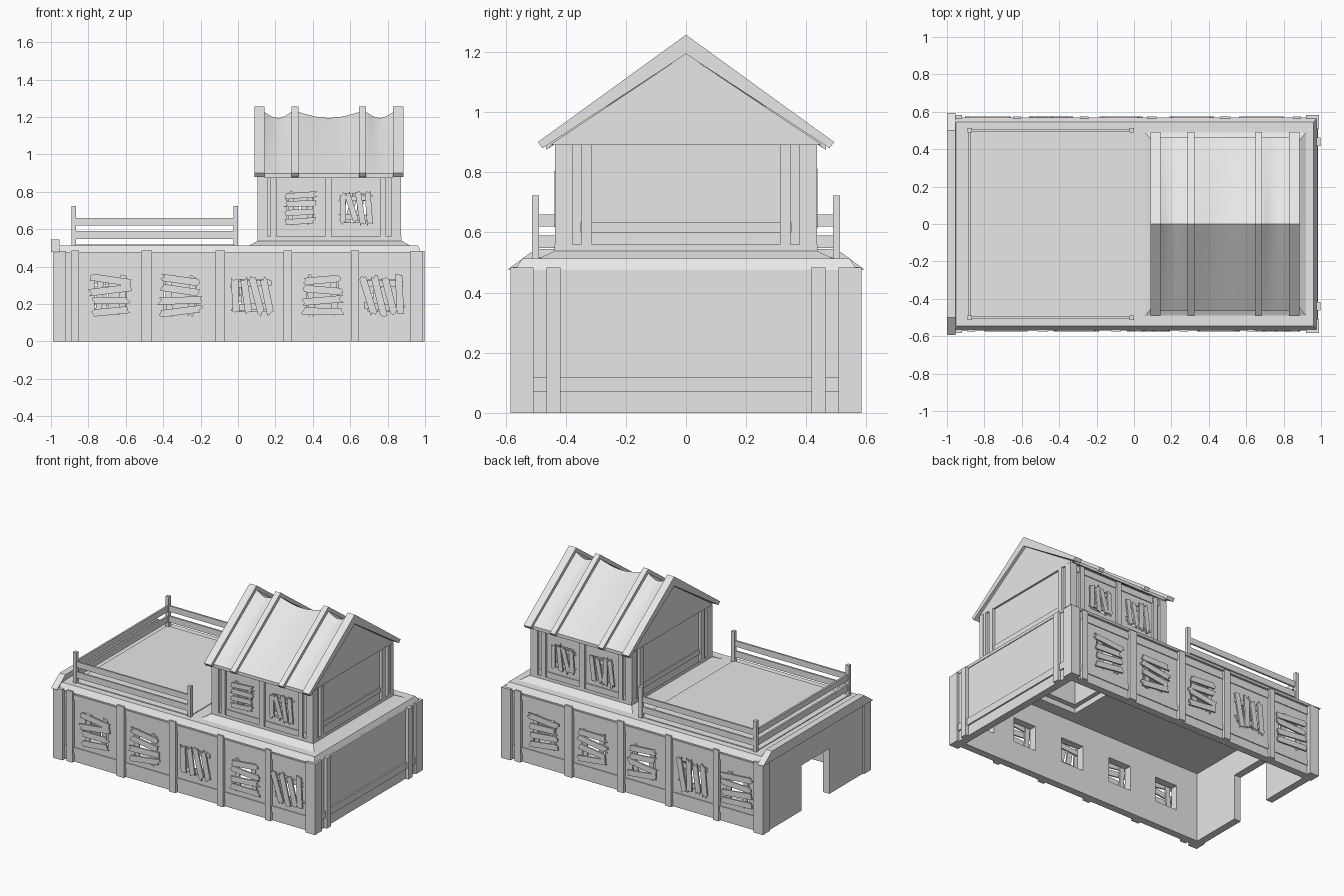
import bpy, bmesh, math, random

random.seed(4)
cube = bpy.data.objects.get("Cube")
if cube:
    bpy.data.objects.remove(cube, do_unlink=True)

grey = bpy.data.materials.new("plain_grey")
grey.use_nodes = True
grey.diffuse_color = (0.8, 0.8, 0.8, 1)
grey.node_tree.nodes["Principled BSDF"].inputs["Base Color"].default_value = (0.8, 0.8, 0.8, 1)


def finish(name, bm):
    bmesh.ops.recalc_face_normals(bm, faces=bm.faces)
    mesh = bpy.data.meshes.new(name)
    bm.to_mesh(mesh)
    bm.free()
    mesh.materials.append(grey)
    obj = bpy.data.objects.new(name, mesh)
    bpy.context.collection.objects.link(obj)
    return obj


def thicken(bm, shift):
    geo = bmesh.ops.extrude_face_region(bm, geom=bm.faces[:], use_keep_orig=True)["geom"]
    verts = [g for g in geo if isinstance(g, bmesh.types.BMVert)]
    bmesh.ops.translate(bm, verts=verts, vec=shift)


def place(axis, u, v, w):
    return {"x": (w, u, v), "y": (u, w, v), "z": (u, v, w)}[axis]


def prism(name, axis, points, lo, hi, turn=1):
    """Extrude a flat outline along an axis; turn=-1 spins it half a turn about z."""
    bm = bmesh.new()
    verts = []
    for u, v in points:
        x, y, z = place(axis, u, v, lo)
        verts.append(bm.verts.new((x * turn, y * turn, z)))
    bm.faces.new(verts)
    x, y, z = place(axis, 0, 0, hi - lo)
    thicken(bm, (x * turn, y * turn, z))
    return finish(name, bm)


def box(name, x0, x1, y0, y1, z0, z1, turn=1):
    return prism(name, "z", [(x0, y0), (x1, y0), (x1, y1), (x0, y1)], z0, z1, turn)


def pierced(name, axis, at, thick, u0, u1, v0, v1, holes):
    """Flat slab with rectangular openings."""
    us = sorted({u0, u1} | {c for h in holes for c in h[:2]})
    vs = sorted({v0, v1} | {c for h in holes for c in h[2:]})
    bm = bmesh.new()
    grid = [[bm.verts.new(place(axis, u, v, at)) for v in vs] for u in us]
    for i in range(len(us) - 1):
        for j in range(len(vs) - 1):
            cu, cv = (us[i] + us[i + 1]) / 2, (vs[j] + vs[j + 1]) / 2
            if not any(a < cu < b and c < cv < d for a, b, c, d in holes):
                bm.faces.new((grid[i][j], grid[i + 1][j], grid[i + 1][j + 1], grid[i][j + 1]))
    bmesh.ops.delete(bm, geom=[v for v in bm.verts if not v.link_faces], context="VERTS")
    thicken(bm, place(axis, 0, 0, thick))
    return finish(name, bm)


def plank(name, cx, cz, length, width, angle, y, turn):
    """Board with splintered ends, fixed on the outside of a wall."""
    rows = [-0.5, -0.2, 0.15, 0.5]
    right = [(length / 2 - random.uniform(0, 0.025), r * width) for r in rows]
    left = [(-length / 2 + random.uniform(0, 0.025), r * width) for r in reversed(rows)]
    c, s = math.cos(angle), math.sin(angle)
    outline = [(cx + u * c - v * s, cz + u * s + v * c) for u, v in right + left]
    prism(name, "y", outline, y - 0.01, y, turn)


def boarded_window(name, cx, cz, size, upright, y, turn):
    base = math.pi / 2 if upright else 0
    for k in (-0.3, 0.32):
        du, dv = (0, k * size) if upright else (k * size, 0)
        plank(name + "_brace", cx + du, cz + dv, size * 1.15, size * 0.17,
              base + math.pi / 2 + random.uniform(-0.1, 0.1), y, turn)
    for k in (-0.42, -0.13, 0.15, 0.42):
        du, dv = (k * size, 0) if upright else (0, k * size)
        tilt = random.uniform(-0.16, 0.16) + (0.15 if upright else 0)
        plank(name + "_plank", cx + du, cz + dv, size * random.uniform(1.05, 1.25), size * 0.19,
              base + tilt, y - 0.01, turn)


# Ground floor long walls: the back is the front turned half round
windows = [-0.68, -0.31, 0.07, 0.45, 0.78]
posts = [(-0.893, -0.85), (-0.515, -0.46), (-0.12, -0.07), (0.243, 0.29), (0.605, 0.648)]
for side, turn, pattern in (("front", 1, "hhvhv"), ("back", -1, "hhhvh")):
    holes = [tuple(sorted((turn * (w - 0.085), turn * (w + 0.085)))) + (0.16, 0.33) for w in windows]
    pierced(side + "_wall", "y", -0.555 * turn, 0.05 * turn, -0.97, 0.97, 0, 0.485, holes)
    for a, b in posts:
        box(side + "_post", a, b, -0.575, -0.555, 0, 0.485, turn)
    for a, b in ((-0.99, -0.92), (0.92, 0.99)):
        box(side + "_corner_post", a, b, -0.583, -0.507, 0, 0.483, turn)
    for z0, z1 in ((0.06, 0.1), (0.42, 0.46)):
        box(side + "_wall_rail", -0.92, 0.92, -0.561, -0.555, z0, z1, turn)
    for w, kind in zip(windows, pattern):
        boarded_window(side + "_window", w, 0.245, 0.2, kind == "v", -0.555, turn)

# Ground floor end walls
pierced("door_wall", "x", -0.98, 0.05, -0.55, 0.55, 0, 0.485, [(-0.15, 0.15, 0, 0.31)])
box("plain_end_wall", 0.925, 0.975, -0.55, 0.55, 0, 0.485)
box("end_wall_rail", 0.975, 0.985, -0.507, 0.507, 0.07, 0.117)
for s in (-1, 1):
    box("end_wall_post", 0.975, 0.997, s * 0.44 - 0.023, s * 0.44 + 0.023, 0, 0.483)

# Flat roof with chamfered rim, opening beneath the upper house
deck = pierced("flat_roof", "z", 0.475, 0.038, -0.97, 0.98, -0.57, 0.57, [(0.12, 0.855, -0.42, 0.42)])
for v in deck.data.vertices:
    if v.co.z > 0.5:
        if abs(v.co.x) > 0.96:
            v.co.x *= 0.98
        if abs(v.co.y) > 0.56:
            v.co.y *= 0.955
prism("door_end_trim", "x", [(-0.593, 0.477), (-0.5, 0.545), (0.5, 0.545), (0.593, 0.477)], -1, -0.955)
box("terrace_floor", -0.885, -0.01, -0.5, 0.5, 0.513, 0.518)

# Terrace railing on three sides
for x in (-0.878, -0.012):
    for y in (-0.5, 0.5):
        box("railing_post", x - 0.012, x + 0.012, y - 0.012, y + 0.012, 0.51, 0.723)
for z0, z1 in ((0.548, 0.59), (0.62, 0.66)):
    for y in (-0.5, 0.5):
        box("railing_bar", -0.878, -0.012, y - 0.006, y + 0.006, z0, z1)
    box("railing_end_bar", -0.884, -0.872, -0.5, 0.5, z0, z1)

# Sloped skirt around the foot of the upper house
bm = bmesh.new()
rings = []
for x0, x1, y, z in ((0.06, 0.92, 0.49, 0.513), (0.105, 0.875, 0.437, 0.538), (0.105, 0.875, 0.437, 0.56)):
    rings.append([bm.verts.new(p) for p in ((x0, -y, z), (x1, -y, z), (x1, y, z), (x0, y, z))])
for low, high in zip(rings, rings[1:]):
    for i in range(4):
        j = (i + 1) % 4
        bm.faces.new((low[i], low[j], high[j], high[i]))
finish("house_skirt", bm)

# Upper house long walls
MID = 0.4875
for side, s in (("front", 1), ("back", -1)):
    pierced("house_%s_wall" % side, "y", -0.418 * s, 0.035 * s, 0.12, 0.855, 0.51, 0.895,
            [(c - 0.07, c + 0.07, 0.635, 0.79) for c in (0.332, 0.63)])
    for a, b in ((0.105, 0.157), (0.175, 0.207), (0.465, 0.5), (0.76, 0.792), (0.82, 0.872)):
        ya, yb = sorted((-0.435 * s, -0.4 * s))
        box("house_%s_post" % side, a, b, ya, yb, 0.54, 0.893)
    for z0, z1 in ((0.56, 0.59), (0.85, 0.893)):
        ya, yb = sorted((-0.424 * s, -0.41 * s))
        box("house_%s_rail" % side, 0.12, 0.86, ya, yb, z0, z1)
    for c in (0.332, 0.63):
        boarded_window("house_%s_window" % side, c * s, 0.712, 0.165, s < 0 or c > 0.5, -0.418, s)

# Upper house gable ends, mirrored about the middle of the house
gable = [(-0.42, 0.51), (0.42, 0.51), (0.42, 0.9), (0, 1.185), (-0.42, 0.9)]
for s in (-1, 1):
    def span(a, b):
        return sorted((MID + s * a, MID + s * b))
    prism("gable_wall", "x", gable, *span(0.335, 0.365))
    prism("gable_board", "x", [(-0.45, 0.893), (0.45, 0.893), (0, 1.193)], *span(0.36, 0.378))
    box("gable_rail", *span(0.36, 0.373), -0.35, 0.35, 0.6, 0.633)
    for t in (-1, 1):
        ya, yb = sorted((t * 0.312, t * 0.348))
        box("gable_post", *span(0.36, 0.383), ya, yb, 0.54, 0.893)
        ya, yb = sorted((t * 0.378, t * 0.435))
        box("gable_corner_post", *span(0.35, 0.383), ya, yb, 0.54, 0.893)

# Rafters standing proud of the roof
rafters = [(0.088, 0.141), (0.285, 0.323), (0.648, 0.685), (0.83, 0.884)]
half = [(0.493, 0.9), (0.477, 0.88)]
outline = [(0, 1.257)] + half + [(0, 1.193)] + [(-y, z) for y, z in reversed(half)]
for a, b in rafters:
    prism("rafter", "x", outline, a, b)

# Roof covering that sags between rafters
bm = bmesh.new()
columns = []
steps = 8
for (_, a), (b, _) in zip(rafters, rafters[1:]):
    for k in range(steps + 1):
        t = k / steps
        drop = 0.032 * math.sin(math.pi * t)
        x = a + (b - a) * t
        columns.append([bm.verts.new((x, y, 1.227 - abs(y) * 0.71 - drop * (1 - abs(y) / 0.465)))
                        for y in (-0.465, -0.23, 0, 0.23, 0.465)])
for p, q in zip(columns, columns[1:]):
    for j in range(4):
        bm.faces.new((p[j], q[j], q[j + 1], p[j + 1]))
thicken(bm, (0, 0, -0.022))
skin = finish("roof_covering", bm)
bpy.ops.object.select_all(action="DESELECT")
skin.select_set(True)
bpy.context.view_layer.objects.active = skin
bpy.ops.object.shade_smooth_by_angle(angle=math.radians(30))
